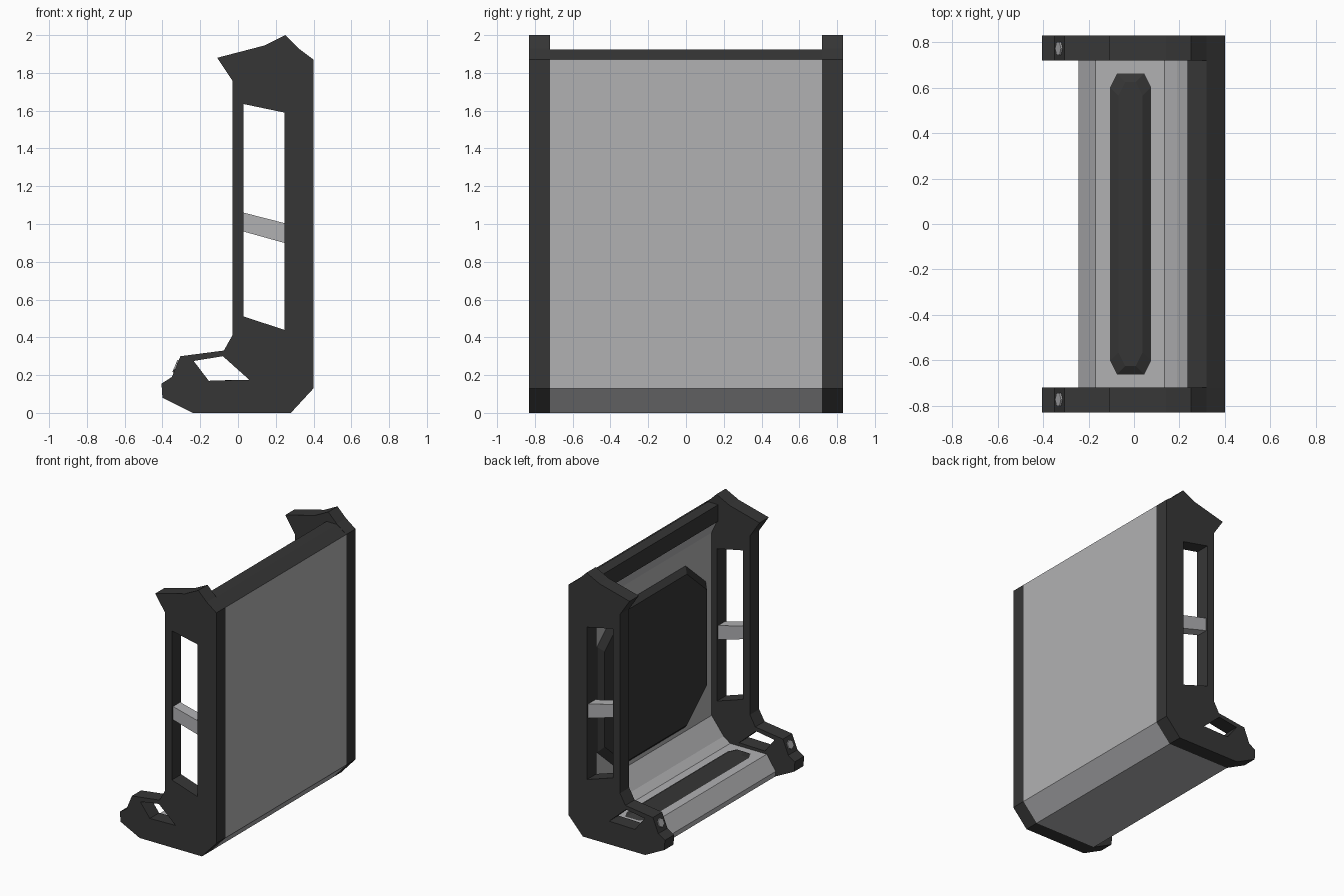
import bpy, bmesh
from mathutils import Vector

if "Cube" in bpy.data.objects:
    bpy.data.objects.remove(bpy.data.objects["Cube"])


def material(name, rgb):
    m = bpy.data.materials.new(name)
    m.diffuse_color = (*rgb, 1)
    m.use_nodes = True
    m.node_tree.nodes["Principled BSDF"].inputs["Base Color"].default_value = m.diffuse_color
    return m


DARK = material("charcoal", (0.037, 0.037, 0.037))
GREY = material("light grey", (0.44, 0.44, 0.45))


def finish(bm, name, mat):
    bmesh.ops.recalc_face_normals(bm, faces=bm.faces)
    me = bpy.data.meshes.new(name)
    bm.to_mesh(me)
    bm.free()
    me.materials.append(mat)
    ob = bpy.data.objects.new(name, me)
    bpy.context.collection.objects.link(ob)
    return ob


def plate(name, loops, y0, y1, mat):
    """Extrude an x-z outline (first loop) with holes (other loops) along y."""
    bm = bmesh.new()
    edges = []
    for pts in loops:
        vs = [bm.verts.new((x, y0, z)) for x, z in pts]
        edges += [bm.edges.new((vs[i - 1], vs[i])) for i in range(len(vs))]
    bmesh.ops.triangle_fill(bm, edges=edges, use_beauty=True, normal=(0, -1, 0))
    ext = bmesh.ops.extrude_face_region(bm, geom=bm.faces[:], use_keep_orig=True)
    verts = [g for g in ext["geom"] if isinstance(g, bmesh.types.BMVert)]
    bmesh.ops.translate(bm, verts=verts, vec=(0, y1 - y0, 0))
    return finish(bm, name, mat)


def pad(name, origin, u, v, half, cut, inset, depth, mat):
    """Octagonal cushion with sloped rim, lying in the u-v plane, rising along u x v."""
    o, u, v = Vector(origin), Vector(u), Vector(v)
    n = u.cross(v)
    bm = bmesh.new()
    rings = []
    for shrink, h in ((0, 0), (inset, depth)):
        a, b = half[0] - shrink, half[1] - shrink
        c, d = cut
        pts = [(a, b - d), (a - c, b), (c - a, b), (-a, b - d),
               (-a, d - b), (c - a, -b), (a - c, -b), (a, d - b)]
        rings.append([bm.verts.new(o + u * p + v * q + n * h) for p, q in pts])
    lo, hi = rings
    bm.faces.new(lo)
    bm.faces.new(hi)
    for i in range(8):
        bm.faces.new((lo[i - 1], lo[i], hi[i], hi[i - 1]))
    return finish(bm, name, mat)


# Side frames with windows, cross bars and bolts
outline = [(-0.11, 1.88), (0.14, 1.945), (0.25, 2.0), (0.32, 1.93), (0.40, 1.87),
           (0.40, 0.13), (0.28, 0), (-0.24, 0), (-0.40, 0.08), (-0.405, 0.155),
           (-0.35, 0.19), (-0.305, 0.30), (-0.075, 0.33), (-0.03, 0.41), (-0.03, 1.76)]
window = [(0.03, 1.635), (0.245, 1.59), (0.245, 0.44), (0.03, 0.51)]
arm_hole = [(-0.235, 0.275), (-0.08, 0.30), (0.06, 0.175), (-0.155, 0.17)]
bar = [(0.03, 1.06), (0.245, 1.005), (0.245, 0.90), (0.03, 0.96)]
for s, side in ((-1, "front"), (1, "back")):
    y0, y1 = sorted((s * 0.72, s * 0.83))
    plate(side + "_side_frame", [outline, window, arm_hole], y0, y1, DARK)
    plate(side + "_cross_bar", [bar], y0 + 0.012, y1 - 0.012, GREY)
    # bolt head on the sloped nose of the frame
    normal = Vector((-0.11, 0, 0.045)).normalized()
    bm = bmesh.new()
    bmesh.ops.create_cone(bm, cap_ends=True, segments=6, radius1=0.034, radius2=0.034, depth=0.014)
    bm.transform(normal.to_track_quat('Z', 'Y').to_matrix().to_4x4())
    bmesh.ops.translate(bm, verts=bm.verts, vec=(-0.328, s * 0.772, 0.245))
    finish(bm, side + "_bolt", GREY)

# Seat shell: back panel, floor and front lip in one profile
shell = [(0.40, 1.87), (0.40, 0.13), (0.28, 0), (-0.24, 0), (-0.245, 0.04), (-0.17, 0.15),
         (0.135, 0.15), (0.19, 0.19), (0.29, 0.32), (0.29, 1.70), (0.245, 1.80), (0.245, 1.87)]
plate("seat_shell", [shell], -0.72, 0.72, GREY)

# Top rail
rail = [(0.40, 1.87), (0.32, 1.925), (0.235, 1.925), (0.235, 1.80), (0.245, 1.80), (0.245, 1.87)]
plate("top_rail", [rail], -0.72, 0.72, DARK)

# Cushions
pad("seat_cushion", (-0.015, 0, 0.148), (1, 0, 0), (0, 1, 0),
    (0.093, 0.665), (0.03, 0.06), 0.04, 0.025, DARK)
pad("back_cushion", (0.292, 0, 0.96), (0, 0, 1), (0, 1, 0),
    (0.61, 0.65), (0.21, 0.24), 0.04, 0.04, DARK)
